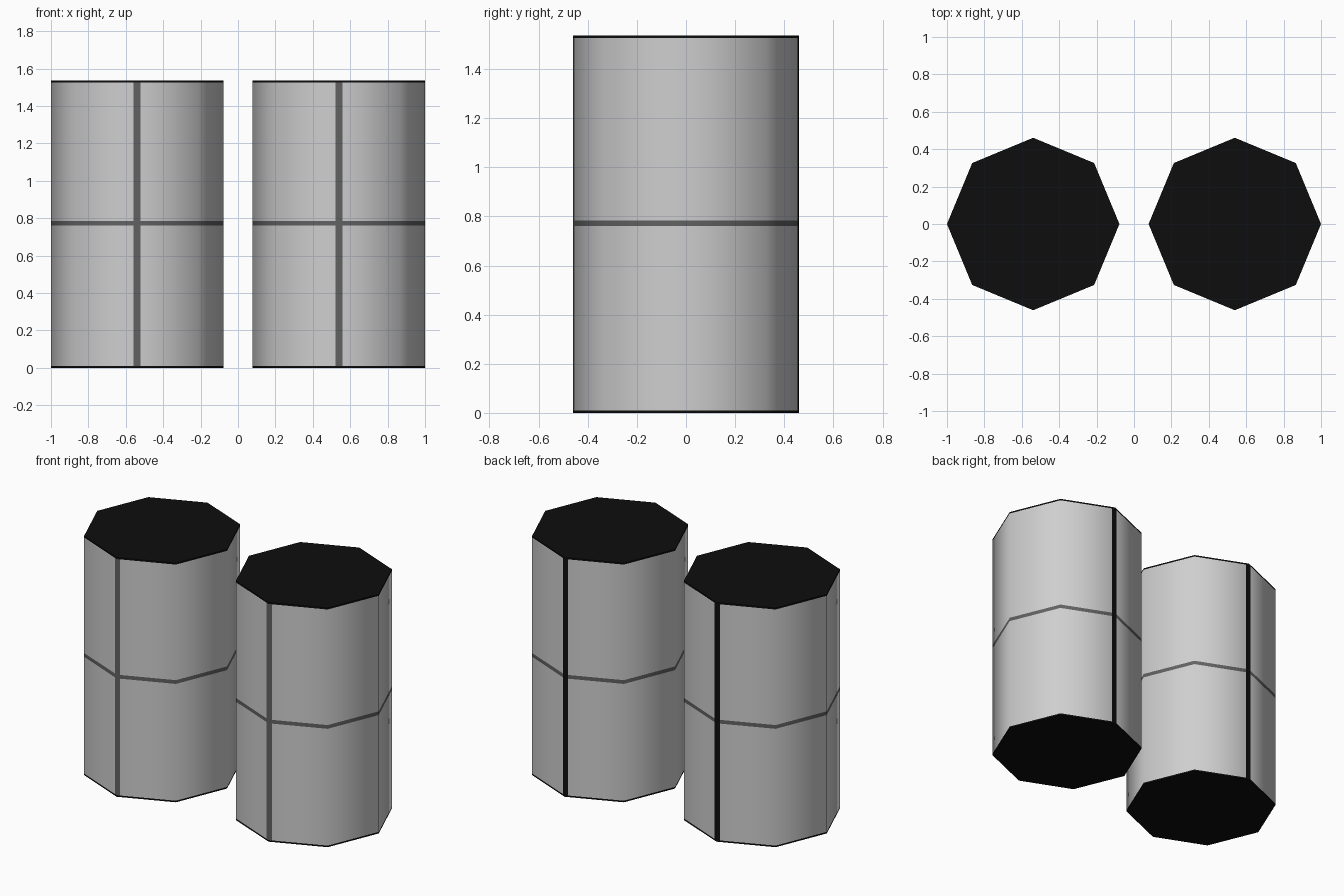
import bpy, bmesh, math
from mathutils import Vector

if "Cube" in bpy.data.objects:
    bpy.data.objects.remove(bpy.data.objects["Cube"])

R, H, CX = 0.461, 1.536, 0.539
BAND, BAND_HALF = 0.772, 0.012
RIM, STRIPE_HALF = 0.01, 0.019


def material(name, v):
    m = bpy.data.materials.new(name)
    m.diffuse_color = (v, v, v, 1)
    m.use_nodes = True
    m.node_tree.nodes["Principled BSDF"].inputs["Base Color"].default_value = m.diffuse_color
    return m


mats = [material("light grey", 0.62), material("dark grey", 0.12), material("black", 0.004)]

# Octagon outline, with extra points beside the front and back corners for the stripes
outline = []
for i in range(8):
    a = math.radians(45 * i)
    p = Vector((R * math.cos(a), R * math.sin(a)))
    if i in (2, 6):
        side = math.copysign(STRIPE_HALF, p.y)
        drop = math.copysign(STRIPE_HALF * math.tan(math.radians(22.5)), p.y)
        outline += [Vector((side, p.y - drop)), p, Vector((-side, p.y - drop))]
    else:
        outline.append(p)

levels = [0, RIM, BAND - BAND_HALF, BAND + BAND_HALF, H - RIM, H]


def canister(name, x):
    bm = bmesh.new()
    rings = [[bm.verts.new((p.x, p.y, z)) for p in outline] for z in levels]
    n = len(outline)
    for k in range(len(levels) - 1):
        for i in range(n):
            j = (i + 1) % n
            f = bm.faces.new((rings[k][i], rings[k][j], rings[k + 1][j], rings[k + 1][i]))
            f.smooth = True
            c = f.calc_center_median()
            stripe = abs(c.x) < STRIPE_HALF
            if k in (0, 4) or (stripe and c.y > 0):
                f.material_index = 2      # black rims and back stripe
            elif stripe or k == 2:
                f.material_index = 1      # grey front stripe and waist band
    # Black end caps
    for f in (bm.faces.new(rings[-1]), bm.faces.new(rings[0][::-1])):
        f.material_index = 2
    me = bpy.data.meshes.new(name)
    bm.to_mesh(me)
    bm.free()
    for m in mats:
        me.materials.append(m)
    # Rounded shading around the sides, flat caps
    normals = []
    for poly in me.polygons:
        for li in poly.loop_indices:
            v = me.vertices[me.loops[li].vertex_index].co
            cap = abs(poly.normal.z) > 0.5
            normals.append(poly.normal.copy() if cap else Vector((v.x, v.y, 0)).normalized())
    me.normals_split_custom_set(normals)
    ob = bpy.data.objects.new(name, me)
    ob.location.x = x
    bpy.context.collection.objects.link(ob)


canister("left_canister", -CX)
canister("right_canister", CX)
